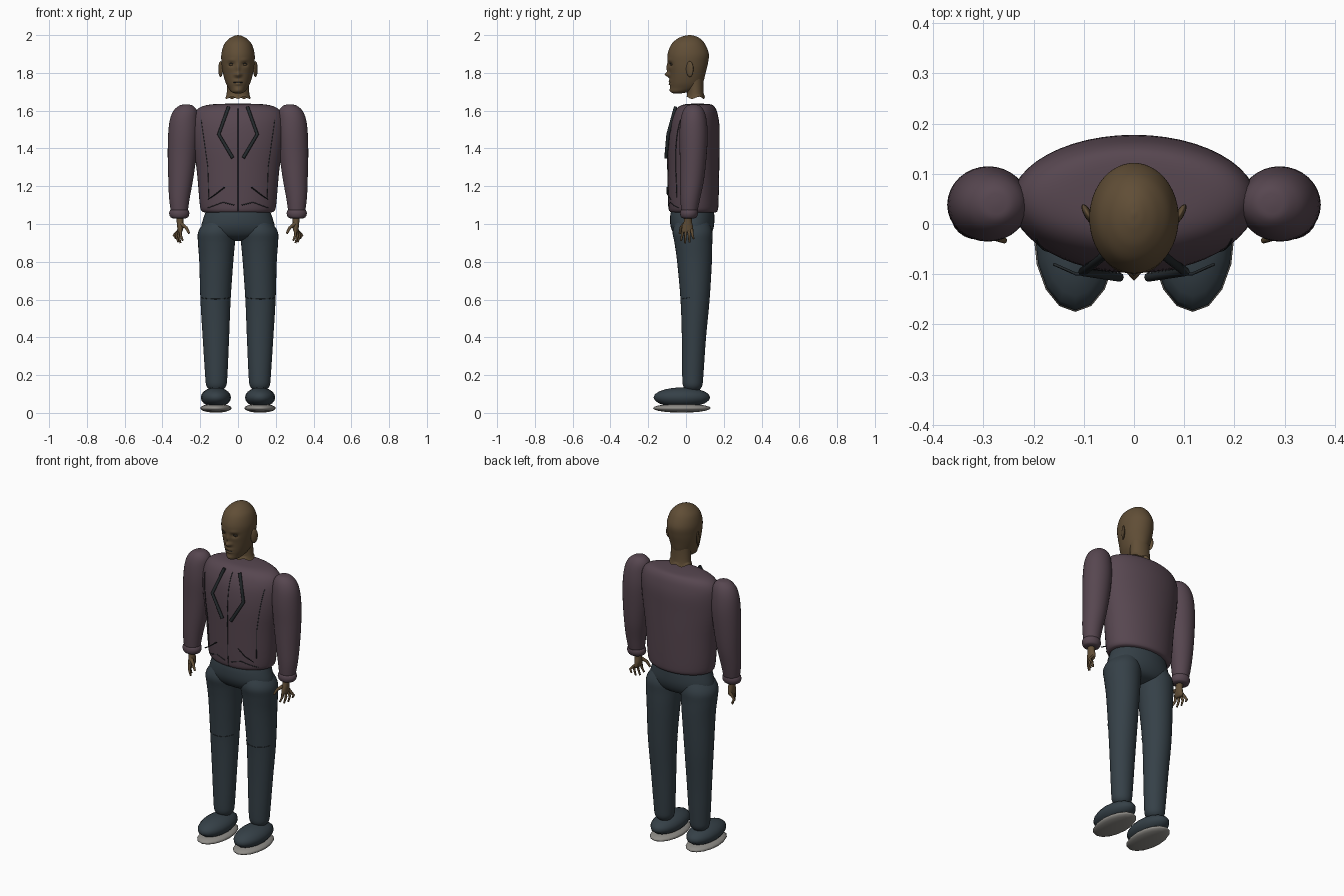
import bpy, bmesh, math
from mathutils import Vector


def mat(name, rgb):
    m = bpy.data.materials.new(name)
    m.diffuse_color = (*rgb, 1)
    return m


SKIN = mat("brown_skin", (0.118, 0.076, 0.037))
PURPLE = mat("plum_jacket", (0.095, 0.062, 0.080))
SLATE = mat("slate_trousers", (0.036, 0.052, 0.064))
TRIM = mat("dark_trim", (0.018, 0.023, 0.026))
SOLE = mat("grey_sole", (0.27, 0.26, 0.24))


def finish(bm, name, material, smooth=True):
    bmesh.ops.recalc_face_normals(bm, faces=bm.faces)
    me = bpy.data.meshes.new(name)
    bm.to_mesh(me)
    bm.free()
    me.materials.append(material)
    for p in me.polygons:
        p.use_smooth = smooth
    ob = bpy.data.objects.new(name, me)
    bpy.context.collection.objects.link(ob)
    return ob


def spline(rows, steps):
    """Smooth interpolation through rows of numbers."""
    rows = [Vector(r) for r in rows]
    out = []
    for i in range(len(rows) - 1):
        a, b = rows[i], rows[i + 1]
        ta = (b - rows[i - 1]) / 2 if i else b - a
        tb = (rows[i + 2] - a) / 2 if i + 2 < len(rows) else b - a
        for k in range(steps):
            t = k / steps
            out.append(a * (2*t**3 - 3*t*t + 1) + ta * (t**3 - 2*t*t + t)
                       + b * (3*t*t - 2*t**3) + tb * (t**3 - t*t))
    return out + [rows[-1]]


def loft(name, rows, material, side=1, segs=32, steps=4, caps=True, shape=None):
    """Stacked ellipses; each row is z, centre x, radius x, centre y, radius y."""
    bm = bmesh.new()
    rings = []
    for z, cx, rx, cy, ry in spline(rows, steps):
        ring = []
        for k in range(segs):
            a = math.tau * k / segs
            p = Vector((side * (cx + rx * math.cos(a)), cy + ry * math.sin(a), z))
            ring.append(bm.verts.new(shape(p, math.sin(a)) if shape else p))
        rings.append(ring)
    for r, q in zip(rings, rings[1:]):
        for k in range(segs):
            n = (k + 1) % segs
            bm.faces.new((r[k], r[n], q[n], q[k]))
    if caps:
        bm.faces.new(rings[0])
        bm.faces.new(rings[-1])
    return finish(bm, name, material)


def ball(name, loc, scale, material, segs=16, rings=10, rot=0):
    bm = bmesh.new()
    bmesh.ops.create_uvsphere(bm, u_segments=segs, v_segments=rings, radius=1)
    for v in bm.verts:
        v.co = Vector((v.co.x * scale[0], v.co.y * scale[1], v.co.z * scale[2]))
    ob = finish(bm, name, material)
    ob.location = loc
    ob.rotation_euler.z = rot
    return ob


def tube(name, pts, radius, material, taper=1.0, res=2):
    cu = bpy.data.curves.new(name, 'CURVE')
    cu.dimensions = '3D'
    cu.bevel_depth = radius
    cu.bevel_resolution = res
    cu.use_fill_caps = True
    sp = cu.splines.new('POLY')
    sp.points.add(len(pts) - 1)
    for i, (p, q) in enumerate(zip(sp.points, pts)):
        p.co = (*q, 1)
        p.radius = 1 + (taper - 1) * i / (len(pts) - 1)
    cu.materials.append(material)
    ob = bpy.data.objects.new(name, cu)
    bpy.context.collection.objects.link(ob)
    return ob


# Jacket body
BODY = [(1.06, 0, .175, .04, .115), (1.07, 0, .193, .04, .127), (1.11, 0, .203, .04, .132),
        (1.28, 0, .218, .04, .136), (1.42, 0, .238, .04, .137), (1.52, 0, .244, .045, .132),
        (1.58, 0, .235, .05, .118), (1.615, 0, .205, .055, .1), (1.632, 0, .15, .06, .075),
        (1.637, 0, .06, .06, .03)]
loft("jacket_body", BODY, PURPLE, segs=48)
BODY_RINGS = spline(BODY, 8)


def chest(x, z, gap=.001):
    """Point on the front of the jacket."""
    r = min(BODY_RINGS, key=lambda q: abs(q[0] - z))
    return (x, r[3] - r[4] * math.sqrt(max(0, 1 - (x / r[2])**2)) - gap, z)


def seam(name, pts, n=8):
    path = []
    for (x0, z0), (x1, z1) in zip(pts, pts[1:]):
        path += [chest(x0 + (x1-x0) * k / n, z0 + (z1-z0) * k / n) for k in range(n + 1)]
    tube(name, path, .002, TRIM, res=0)


seam("front_zip", [(0, 1.07), (0, 1.61)], 24)

# Head: smooth skull and jaw, with the face pushed in and out
BUMPS = [(0, 1.79, .012, .012, -.024), (0, 1.822, .008, .024, -.012),
         (.015, 1.79, .007, .007, -.007), (-.015, 1.79, .007, .007, -.007),
         (.035, 1.845, .016, .011, .011), (-.035, 1.845, .016, .011, .011),
         (0, 1.758, .021, .005, -.008), (0, 1.741, .018, .005, -.008),
         (0, 1.708, .02, .012, -.005), (.035, 1.868, .02, .007, -.004),
         (-.035, 1.868, .02, .007, -.004)]


def face(p, front):
    if front < 0:
        p.y += sum(d * math.exp(-((p.x - x) / sx)**2 - ((p.z - z) / sz)**2)
                   for x, z, sx, sz, d in BUMPS)
    return p


loft("head", [(1.692, 0, .018, -.045, .022), (1.70, 0, .036, -.03, .05),
              (1.72, 0, .051, -.005, .078), (1.75, 0, .066, .003, .088),
              (1.80, 0, .08, .008, .096), (1.85, 0, .087, .01, .106),
              (1.90, 0, .088, .012, .109), (1.95, 0, .074, .012, .09),
              (1.98, 0, .048, .015, .062), (1.995, 0, .022, .018, .03),
              (2.0, 0, .003, .02, .004)], SKIN, segs=72, steps=7, shape=face)


def ragged(p, s):
    if p.z < 1.68:
        p.z += .006 * math.sin(5 * math.atan2(p.y - .05, p.x))
    return p


# Neck, open at its uneven lower edge
loft("neck", [(1.668, 0, .066, .05, .05), (1.69, 0, .06, .05, .044), (1.74, 0, .058, .048, .044),
              (1.80, 0, .06, .045, .048)], SKIN, caps=False, shape=ragged)

# Pelvis of the trousers
loft("trouser_hips", [(1.08, 0, .165, .035, .112), (1.04, 0, .18, .033, .117),
                      (.99, 0, .194, .033, .115), (.95, 0, .19, .035, .1),
                      (.925, 0, .13, .038, .075), (.91, 0, .05, .04, .03)], SLATE)

for s, tag in ((-1, "left"), (1, "right")):
    # Sleeve and cuff
    loft(tag + "_sleeve", [(1.633, .275, .008, .04, .008), (1.627, .275, .035, .04, .033),
                           (1.60, .279, .062, .04, .055), (1.55, .286, .075, .04, .069),
                           (1.47, .29, .08, .04, .075), (1.36, .296, .076, .038, .071),
                           (1.24, .303, .066, .032, .064), (1.14, .31, .055, .023, .053),
                           (1.06, .311, .044, .017, .042)], PURPLE, s)
    loft(tag + "_cuff", [(1.03, .311, .034, .015, .03), (1.036, .311, .046, .015, .041),
                         (1.052, .311, .053, .016, .047), (1.068, .311, .051, .017, .046),
                         (1.08, .311, .042, .018, .04)], PURPLE, s, segs=24)

    # Hand with fanned fingers
    loft(tag + "_palm", [(1.045, .309, .02, .012, .02), (1.015, .307, .018, .01, .021),
                         (.985, .305, .017, .008, .029), (.96, .307, .012, .008, .03),
                         (.953, .307, .005, .008, .02)], SKIN, s, segs=16)
    for finger, y0, x1, y1, z1 in (("index", -.015, .292, -.026, .912),
                                   ("middle", 0, .304, -.005, .899),
                                   ("ring", .015, .316, .018, .903),
                                   ("little", .029, .328, .04, .922)):
        tube(f"{tag}_{finger}_finger", [(s * .305, y0, .975), (s * (x1 + .012), (y0 + y1) / 2, .94),
                                        (s * x1, y1, z1)], .009, SKIN, .55)
    tube(tag + "_thumb", [(s * .3, -.008, 1.0), (s * .274, -.026, .98),
                          (s * .258, -.033, .95)], .011, SKIN, .55)

    # Leg
    loft(tag + "_trouser_leg", [(1.02, .1, .07, .033, .085), (.96, .111, .099, .034, .105),
                                (.9, .114, .098, .039, .1), (.8, .115, .09, .045, .092),
                                (.6, .119, .08, .048, .077), (.4, .117, .07, .042, .064),
                                (.2, .115, .059, .036, .056), (.145, .115, .053, .035, .051),
                                (.12, .115, .035, .035, .035)], SLATE, s)
    # Knee seam
    knee = []
    for k in range(13):
        a = math.pi * (1.12 + .76 * k / 12)
        knee.append((s * .119 + .081 * math.cos(a), .048 + .078 * math.sin(a),
                     .615 + .012 * math.sin(a)))
    tube(tag + "_knee_seam", knee, .0015, TRIM, res=0)

    # Shoe and sole
    ball(tag + "_shoe", (s * .117, -.022, .082), (.08, .15, .053), SLATE)
    ball(tag + "_shoe_sole", (s * .117, -.022, .025), (.083, .153, .024), SOLE)

    # Jacket cords, panel seams and pockets
    tube(tag + "_cord", [(s * .05, -.055, 1.62), (s * .102, -.095, 1.475),
                         (s * .028, -.106, 1.35)], .009, TRIM)
    seam(tag + "_panel_seam", [(s * .195, 1.55), (s * .16, 1.3), (s * .155, 1.14)])
    tube(tag + "_pocket", [(s * .07, -.1, 1.195), (s * .115, -.1, 1.16),
                           (s * .16, -.08, 1.13)], .003, TRIM, res=0)
    seam(tag + "_hem_seam", [(s * .16, 1.085), (s * .08, 1.115), (s * .02, 1.1)])

    # Eye, lash and ear
    ball(tag + "_eye", (s * .035, -.07, 1.845), (.014, .013, .009), SKIN)
    tube(tag + "_lash", [(s * .021, -.081, 1.845), (s * .035, -.085, 1.851),
                         (s * .05, -.075, 1.845)], .0018, TRIM, res=0)
    ball(tag + "_ear", (s * .092, .02, 1.82), (.008, .022, .042), SKIN, rot=-s * .5)

# Line of the mouth
tube("mouth", [(-.024, -.085, 1.749), (0, -.09, 1.7495), (.024, -.085, 1.749)], .0015, TRIM, res=0)
